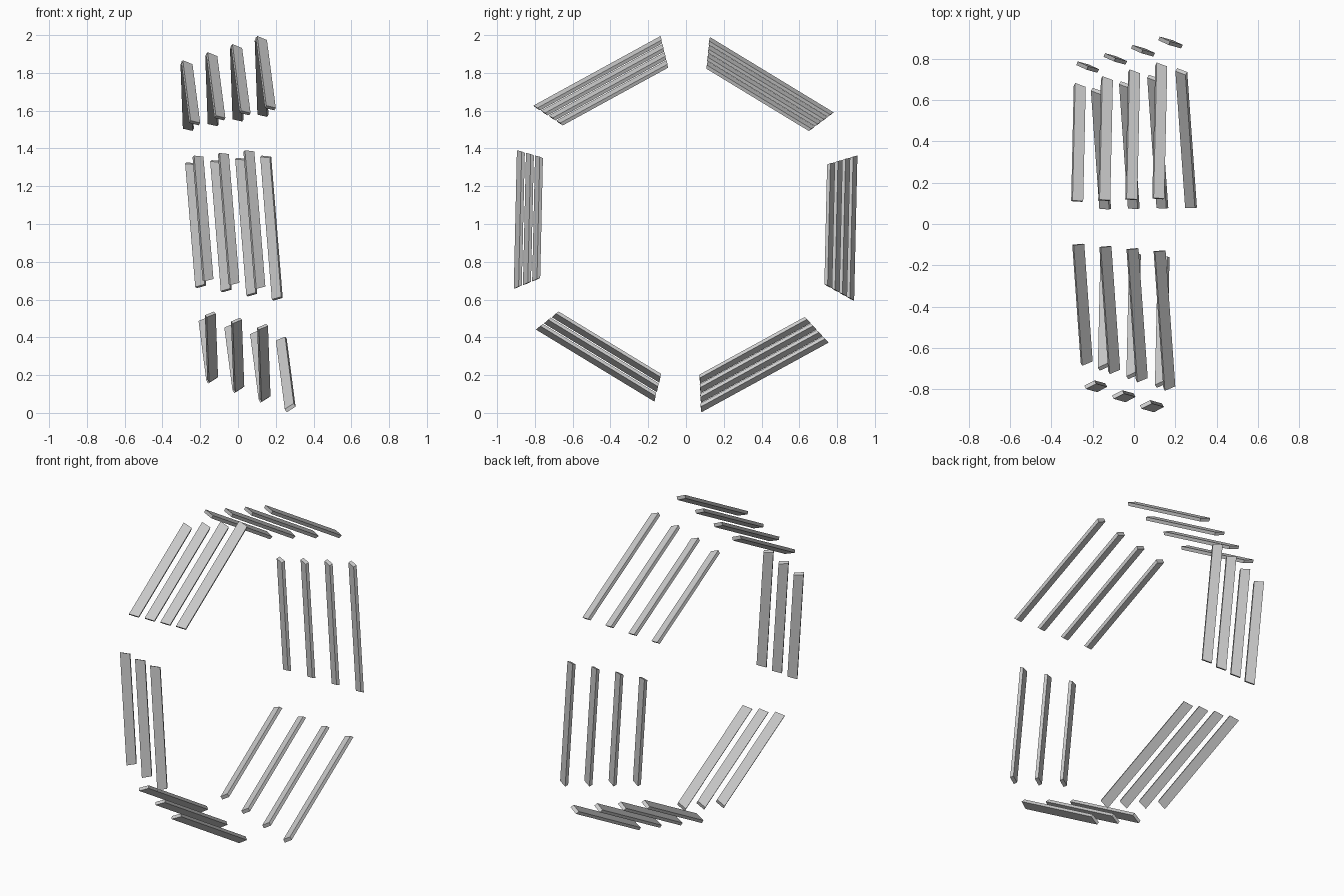
import bpy
import bmesh
from math import radians, sin, cos

if "Cube" in bpy.data.objects:
    bpy.data.objects.remove(bpy.data.objects["Cube"])

RINGS, PITCH = 4, 0.1345
WIDTH, THICK, SLANT = 0.055, 0.019, radians(-26)
TILT_Y, TILT_Z = 0.027, 0.081          # lean of the ring axis
SIDES = ["back", "upper_back", "upper_front", "front", "lower_front", "lower_back"]


def plank(name, ring, side):
    """Slanted slat with ends splayed outward, on one side of a leaning hexagon ring."""
    phi = radians(60 * side - 1.3)
    u0 = -0.204 + PITCH * ring
    apothem = 0.773 + 0.0440 * ring
    cy, cz = -0.013 - 0.0043 * ring, 1.013 - 0.004 * ring
    verts = []
    for end in (-1, 1):
        for w, t in ((-1, -1), (1, -1), (1, 1), (-1, 1)):
            w, t = w * WIDTH / 2, t * THICK / 2
            du = w * cos(SLANT) - t * sin(SLANT)
            a = apothem + w * sin(SLANT) + t * cos(SLANT)
            s = end * (0.055 + 0.77 * a) / 2
            y = cy + a * cos(phi) - s * sin(phi)
            z = cz + a * sin(phi) + s * cos(phi)
            x = u0 + du - TILT_Y * y - TILT_Z * (z - 1)
            verts.append((x, y + TILT_Y * du, z + TILT_Z * du))
    bm = bmesh.new()
    vs = [bm.verts.new(v) for v in verts]
    faces = [(0, 1, 2, 3), (7, 6, 5, 4)]
    faces += [(i, i + 4, (i + 1) % 4 + 4, (i + 1) % 4) for i in range(4)]
    for f in faces:
        bm.faces.new([vs[i] for i in f])
    bmesh.ops.recalc_face_normals(bm, faces=bm.faces)
    mesh = bpy.data.meshes.new(name)
    bm.to_mesh(mesh)
    bm.free()
    bpy.context.collection.objects.link(bpy.data.objects.new(name, mesh))


# Four growing rings; the largest one lacks its two front slats
for ring in range(RINGS):
    for side, label in enumerate(SIDES):
        if ring == RINGS - 1 and label in ("front", "lower_front"):
            continue
        plank(f"{label}_slat_{ring + 1}", ring, side)
